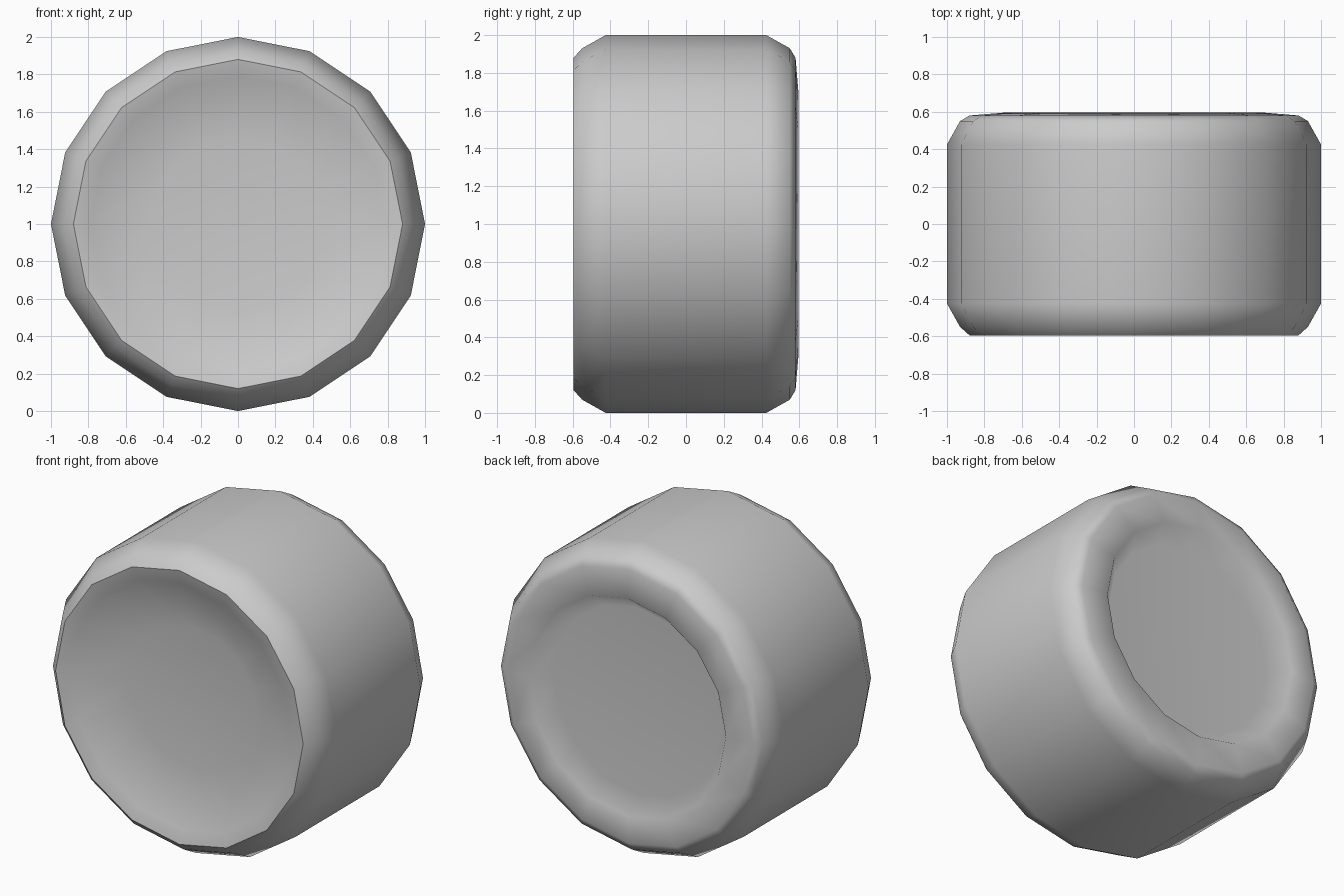
import bpy
import bmesh
from math import cos, sin, tau

cube = bpy.data.objects.get("Cube")
if cube:
    bpy.data.objects.remove(cube, do_unlink=True)

SIDES = 16

grey = bpy.data.materials.new("plain grey")
grey.use_nodes = True
grey.diffuse_color = (0.6, 0.6, 0.6, 1)
grey.node_tree.nodes["Principled BSDF"].inputs["Base Color"].default_value = grey.diffuse_color

# Wheel cross-section as (radius, y), from the front hub to the back hub
RIM = (0.88, -0.595)
profile = [
    (0.46, -0.45), (0.79, -0.575), RIM,           # dished front
    (0.93, -0.55), (1.0, -0.425),                 # front shoulder
    (1.0, 0.425), (0.93, 0.55), (0.88, 0.58),     # tread and back shoulder
    (0.70, 0.595), (0.60, 0.485),                 # back wall and recess
]

# Spin the section round the axle
bm = bmesh.new()
rings = []
for r, y in profile:
    rings.append([bm.verts.new((r * cos(tau * i / SIDES), y, 1 + r * sin(tau * i / SIDES)))
                  for i in range(SIDES)])
for a, b in zip(rings, rings[1:]):
    for i in range(SIDES):
        j = (i + 1) % SIDES
        bm.faces.new((a[i], a[j], b[j], b[i]))

# Flat hub discs
bm.faces.new(rings[0])
bm.faces.new(rings[-1])
bmesh.ops.recalc_face_normals(bm, faces=bm.faces)

for face in bm.faces:
    face.smooth = True

# Crisp crease round the front rim
rim = rings[profile.index(RIM)]
for i in range(SIDES):
    bm.edges.get((rim[i - 1], rim[i])).smooth = False

mesh = bpy.data.meshes.new("wheel")
bm.to_mesh(mesh)
bm.free()
mesh.materials.append(grey)
wheel = bpy.data.objects.new("wheel", mesh)
bpy.context.collection.objects.link(wheel)

# Keep the discs and tread looking flat while the shoulders blend
weighted = wheel.modifiers.new("even shading", 'WEIGHTED_NORMAL')
weighted.keep_sharp = True
